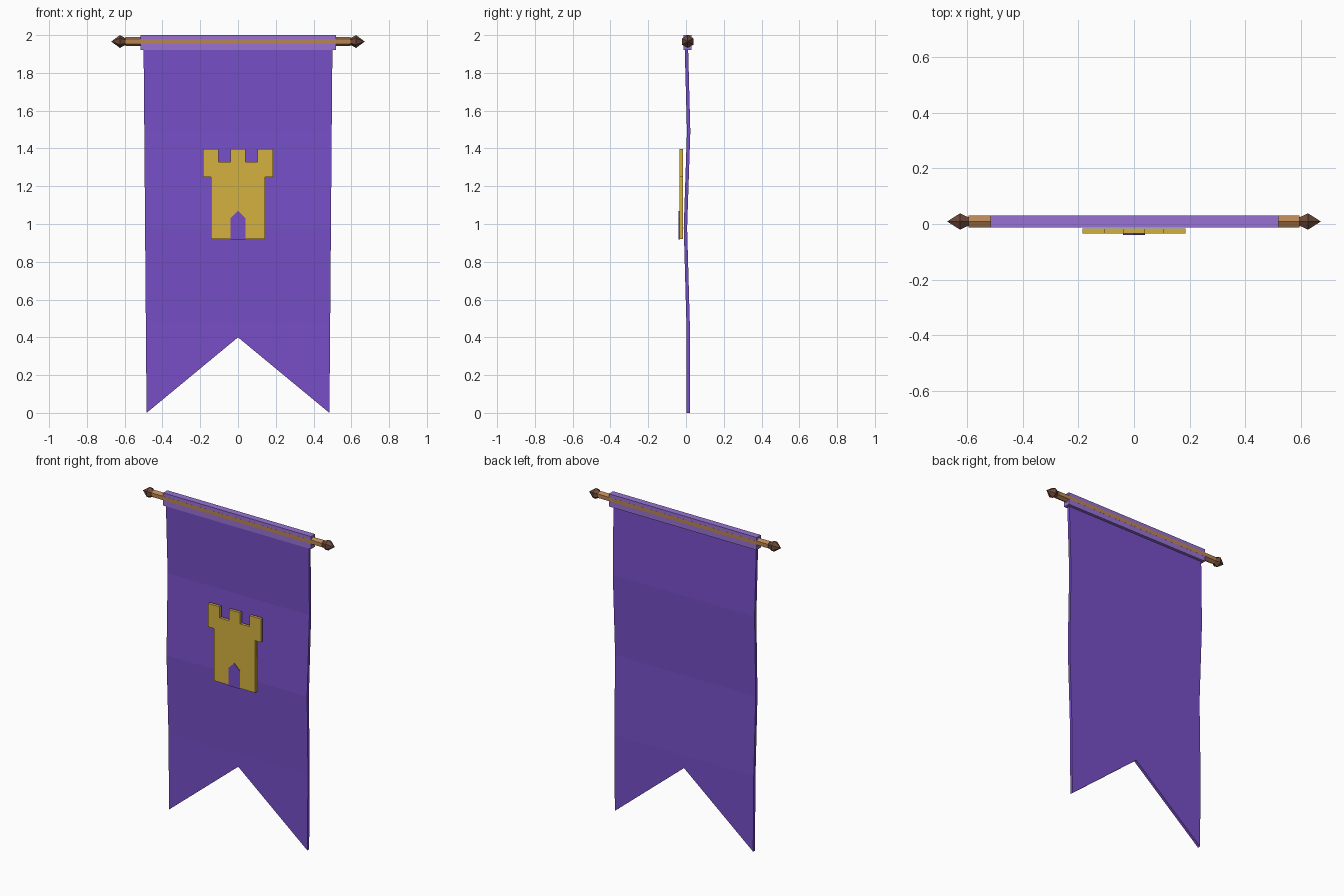
import bpy, bmesh, math
from mathutils import Matrix

cube = bpy.data.objects.get("Cube")
if cube:
    bpy.data.objects.remove(cube, do_unlink=True)


def material(name, r, g, b):
    color = [(c / 255) ** 2.2 for c in (r, g, b)] + [1]
    m = bpy.data.materials.new(name)
    m.use_nodes = True
    m.diffuse_color = color
    m.node_tree.nodes["Principled BSDF"].inputs["Base Color"].default_value = color
    return m


PURPLE = material("purple cloth", 118, 80, 198)
LILAC = material("lilac hem", 150, 114, 210)
GOLD = material("gold", 212, 176, 66)
WOOD = material("light wood", 184, 132, 86)
DARK = material("dark wood", 110, 76, 60)


def finish(name, bm, mat):
    bmesh.ops.recalc_face_normals(bm, faces=bm.faces)
    mesh = bpy.data.meshes.new(name)
    bm.to_mesh(mesh)
    bm.free()
    mesh.materials.append(mat)
    obj = bpy.data.objects.new(name, mesh)
    bpy.context.collection.objects.link(obj)
    return obj


def plate(name, outline, front, back, mat):
    """Extrude a front-view (x, z) outline from front to back."""
    bm = bmesh.new()
    face = bm.faces.new([bm.verts.new((x, front, z)) for x, z in outline])
    new = bmesh.ops.extrude_face_region(bm, geom=[face])["geom"]
    verts = [v for v in new if isinstance(v, bmesh.types.BMVert)]
    bmesh.ops.translate(bm, verts=verts, vec=(0, back - front, 0))
    return finish(name, bm, mat)


def mirrored(half):
    """Complete a symmetric outline that starts and ends near the middle."""
    return half + [(-x, z) for x, z in reversed(half) if x > 0]


ROD_Y, ROD_Z = 0.009, 1.966


def hex_turning(name, sections, mat):
    """Six-sided turning along x from (x, radius) sections."""
    bm = bmesh.new()
    rings = []
    for x, r in sections:
        ring = []
        for i in range(6):
            a = i * math.tau / 6
            ring.append(bm.verts.new((x, ROD_Y + r * math.sin(a), ROD_Z + r * math.cos(a))))
        rings.append(ring)
    for a, b in zip(rings, rings[1:]):
        for i in range(6):
            j = (i + 1) % 6
            bm.faces.new((a[i], a[j], b[j], b[i]))
    bm.faces.new(rings[0])
    bm.faces.new(rings[-1])
    bmesh.ops.remove_doubles(bm, verts=bm.verts, dist=0.0001)
    return finish(name, bm, mat)


# Hanging rod with pointed ends
hex_turning("rod", [(-0.595, 0.0245), (0.595, 0.0245)], WOOD)
for side, label in ((1, "left"), (-1, "right")):
    hex_turning(label + "_finial",
                [(side * 0.585, 0.012), (side * 0.625, 0.034), (side * 0.67, 0.001)], DARK)

# Hem box around the rod
bm = bmesh.new()
bmesh.ops.create_cube(bm, size=1, matrix=Matrix.Translation((0.002, ROD_Y, 1.96))
                      @ Matrix.Diagonal((1.034, 0.042, 0.08, 1)))
finish("hem", bm, LILAC)

# Gently waving cloth: rows of (z, half width, y), the last one forming the swallowtail
rows = [(1.94, 0.5, 0.002), (1.49, 0.496, 0.014), (0.98, 0.492, -0.003),
        (0.48, 0.488, 0.011), (0.0, 0.484, 0.011)]
bm = bmesh.new()
grid = []
for z, w, y in rows:
    middle = 0.4 if z == 0 else z
    grid.append([bm.verts.new(p) for p in ((-w, y, z), (0, y, middle), (w, y, z))])
for a, b in zip(grid, grid[1:]):
    for i in (0, 1):
        bm.faces.new((a[i], a[i + 1], b[i + 1], b[i]))
cloth = finish("cloth", bm, PURPLE)
solid = cloth.modifiers.new("thickness", "SOLIDIFY")
solid.thickness = 0.018
solid.offset = 0

# Castle emblem and its door
castle = mirrored([(0.04, 0.92), (0.144, 0.92), (0.144, 1.25), (0.185, 1.25), (0.185, 1.398),
                   (0.104, 1.398), (0.104, 1.328), (0.04, 1.328), (0.04, 1.398)])
plate("castle_emblem", castle, -0.035, -0.017, GOLD)
door = mirrored([(0.04, 0.918), (0.04, 1.03), (0, 1.07)])
plate("castle_door", door, -0.039, -0.031, PURPLE)
